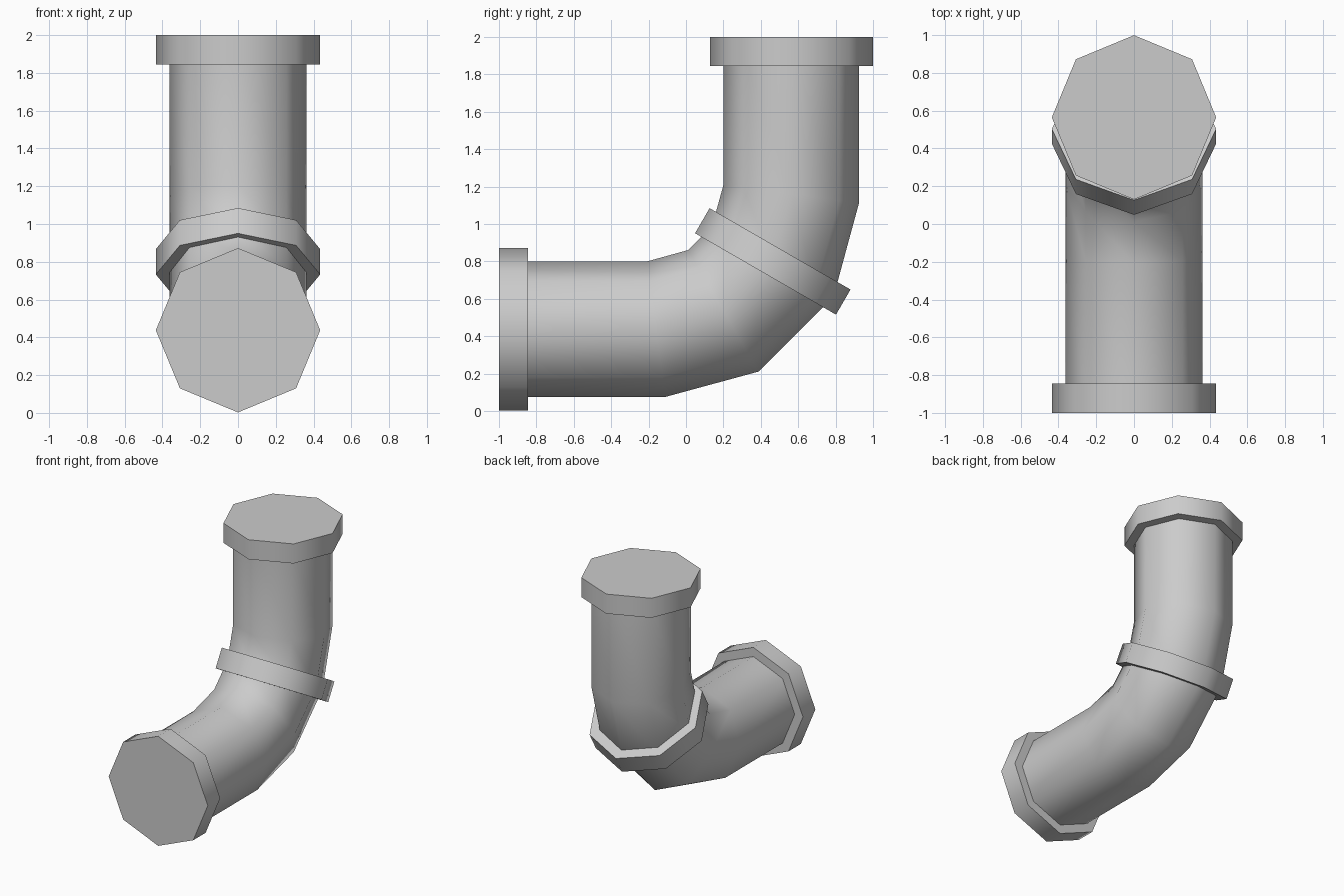
import bpy, bmesh, math
from mathutils import Vector

if "Cube" in bpy.data.objects:
    bpy.data.objects.remove(bpy.data.objects["Cube"])

SIDES = 8
PIPE_R, COLLAR_R, COLLAR_LEN = 0.3625, 0.435, 0.155


def ring(bm, y, z, tilt, radius, stretch=1.0):
    """Octagon facing along an axis tilted up from +y by tilt."""
    up = Vector((0, -math.sin(tilt), math.cos(tilt))) * stretch
    return [bm.verts.new(Vector((0, y, z))
                         + Vector((1, 0, 0)) * radius * math.cos(i * math.tau / SIDES)
                         + up * radius * math.sin(i * math.tau / SIDES))
            for i in range(SIDES)]


def tube(name, stations, radius):
    """Capped tube through (y, z, tilt in degrees, mitre stretch) stations."""
    bm = bmesh.new()
    rings = [ring(bm, y, z, math.radians(t), radius, s) for y, z, t, s in stations]
    for a, b in zip(rings, rings[1:]):
        for i in range(SIDES):
            j = (i + 1) % SIDES
            bm.faces.new((a[i], a[j], b[j], b[i]))
    bm.faces.new(rings[0])
    bm.faces.new(rings[-1])
    bmesh.ops.recalc_face_normals(bm, faces=bm.faces[:])
    mesh = bpy.data.meshes.new(name)
    bm.to_mesh(mesh)
    bm.free()
    obj = bpy.data.objects.new(name, mesh)
    bpy.context.collection.objects.link(obj)
    bpy.ops.object.select_all(action='DESELECT')
    obj.select_set(True)
    bpy.context.view_layer.objects.active = obj
    bpy.ops.object.shade_smooth_by_angle(angle=math.radians(60))
    return obj


def collar(name, y, z, tilt):
    """Wide band centred on a point of the pipe axis."""
    t = math.radians(tilt)
    dy, dz = math.cos(t) * COLLAR_LEN / 2, math.sin(t) * COLLAR_LEN / 2
    return tube(name, [(y - dy, z - dz, tilt, 1), (y + dy, z + dz, tilt, 1)], COLLAR_R)


# Elbow pipe: mitred joints turning 15, 30, 30 and 15 degrees
m1, m2 = 1 / math.cos(math.radians(7.5)), 1 / math.cos(math.radians(15))
tube("elbow_pipe", [
    (-0.92, 0.4375, 0, 1),
    (-0.16, 0.4375, 7.5, m1),
    (0.20, 0.536, 30, m2),
    (0.464, 0.80, 60, m2),
    (0.5625, 1.16, 82.5, m1),
    (0.5625, 1.92, 90, 1),
], PIPE_R)

# End flanges and the band around the bend
collar("front_flange", -1 + COLLAR_LEN / 2, 0.4375, 0)
collar("bend_band", 0.464, 0.80, 60)
collar("top_flange", 0.5645, 2 - COLLAR_LEN / 2, 90)
